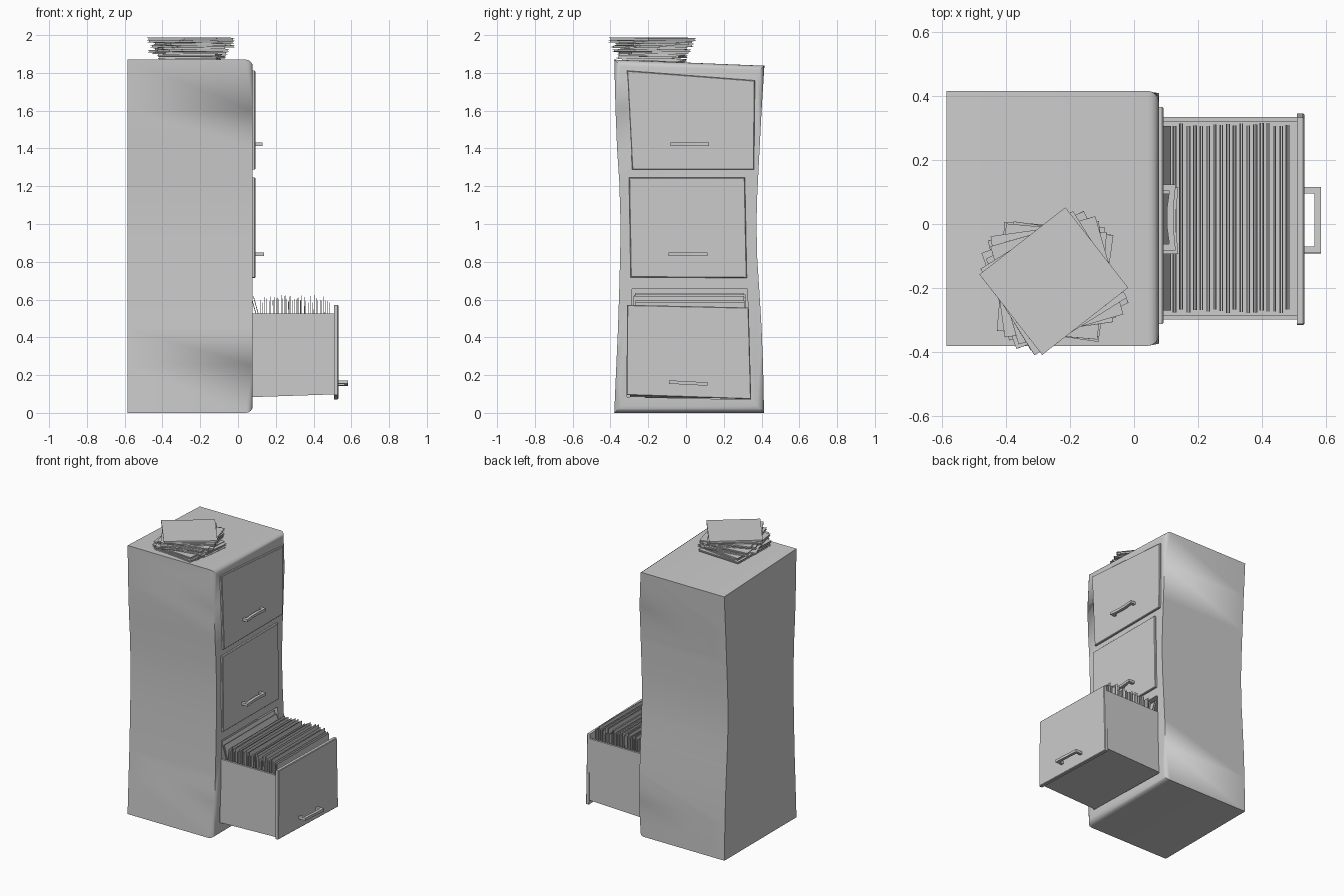
import bpy, bmesh, math, random
from mathutils import Matrix

if "Cube" in bpy.data.objects:
    bpy.data.objects.remove(bpy.data.objects["Cube"])

random.seed(4)


def finish(name, bm, smooth=False):
    bmesh.ops.recalc_face_normals(bm, faces=bm.faces[:])
    me = bpy.data.meshes.new(name)
    bm.to_mesh(me)
    bm.free()
    ob = bpy.data.objects.new(name, me)
    bpy.context.collection.objects.link(ob)
    if smooth:
        bpy.ops.object.select_all(action='DESELECT')
        ob.select_set(True)
        bpy.context.view_layer.objects.active = ob
        bpy.ops.object.shade_smooth_by_angle(angle=math.radians(35))
    return ob


def add_prism(bm, pts, axis, lo, hi):
    """Extrude a 2D outline along one axis; returns the face at the high end."""
    def place(p, t):
        a, b = p
        return {'x': (t, a, b), 'y': (a, t, b), 'z': (a, b, t)}[axis]
    low = [bm.verts.new(place(p, lo)) for p in pts]
    high = [bm.verts.new(place(p, hi)) for p in pts]
    n = len(pts)
    bm.faces.new(low)
    cap = bm.faces.new(high)
    for i in range(n):
        j = (i + 1) % n
        bm.faces.new((low[i], low[j], high[j], high[i]))
    return cap


def prism(name, pts, axis, lo, hi, bevel=0):
    bm = bmesh.new()
    cap = add_prism(bm, pts, axis, lo, hi)
    if bevel:
        bmesh.ops.bevel(bm, geom=list(cap.edges), offset=bevel, segments=1, affect='EDGES')
    return finish(name, bm)


# Warped cabinet body with a rounded front rim
left = [(-.38, 1.87), (-.373, 1.6), (-.365, 1.4), (-.353, 1.22), (-.348, 1.05), (-.348, .88),
        (-.352, .7), (-.36, .45), (-.369, .25), (-.38, 0)]
right = [(.413, 0), (.408, .25), (.4, .45), (.388, .65), (.377, .82), (.373, 1.0),
         (.377, 1.15), (.387, 1.35), (.4, 1.6), (.415, 1.838)]
bm = bmesh.new()
cap = add_prism(bm, left + right, 'x', -.585, .078)
bmesh.ops.bevel(bm, geom=list(cap.edges), offset=.036, segments=4, profile=.5, affect='EDGES')
cabinet = finish('cabinet_body', bm, True)

# Opening for the pulled-out drawer
cutter = prism('opening_cutter', [(-.285, .655), (.325, .655), (.342, .07), (-.312, .085)],
               'x', -.08, .2)
cutter.hide_render = True
cutter.hide_viewport = True
cut = cabinet.modifiers.new('opening', 'BOOLEAN')
cut.object = cutter
cut.operation = 'DIFFERENCE'
cut.solver = 'EXACT'

# Drawer fronts
prism('top_drawer_front', [(-.312, 1.812), (.365, 1.76), (.36, 1.288), (-.285, 1.288)],
      'x', .07, .092, .004)
prism('middle_drawer_front', [(-.302, 1.246), (.312, 1.246), (.322, .714), (-.293, .718)],
      'x', .07, .092, .004)
prism('open_drawer_front', [(-.312, .572), (.332, .558), (.345, .072), (-.315, .094)],
      'x', .508, .531, .004)


# Handles: bent bars, slightly bowed and tilted
def handle(name, x, y, z, reach, bow, tilt):
    w, t = .103, .02
    outer = [(0, -w), (reach, -w), (reach - bow, -.03), (reach - bow, .03), (reach, w), (0, w)]
    inner = [(0, w - t), (reach - t, w - t), (reach - t - bow, .03), (reach - t - bow, -.03),
             (reach - t, t - w), (0, t - w)]
    bm = bmesh.new()
    add_prism(bm, outer + inner, 'z', -.009, .009)
    bmesh.ops.transform(bm, matrix=Matrix.Translation((x, y, z)) @
                        Matrix.Rotation(math.radians(tilt), 4, 'X'), verts=bm.verts[:])
    return finish(name, bm)


handle('top_handle', .088, .02, 1.422, .042, .007, 0)
handle('middle_handle', .088, .01, .84, .05, .007, 0)
handle('open_drawer_handle', .528, .012, .158, .055, 0, -3)

# Open drawer tray
side = [(-.03, .08), (.51, .098), (.51, .527), (-.03, .527)]
for name, y in (('drawer_side_left', -.297), ('drawer_side_right', .32)):
    prism(name, side, 'y', y, y + .014)
prism('drawer_floor', [(-.03, .08), (.51, .098), (.51, .112), (-.03, .094)], 'y', -.29, .33)
prism('drawer_back', [(-.03, .085), (-.016, .085), (-.016, .527), (-.03, .527)], 'y', -.29, .33)

# Hanging files: narrow V-shaped folders packed along the drawer
bm = bmesh.new()
for i in range(18):
    x = .125 + i * .0208
    y0, y1 = -.272 + random.uniform(-.006, .006), .31 + random.uniform(-.006, .006)
    for lean in (-.004, .005):
        top = random.uniform(.585, .627)
        xt = x + lean + random.uniform(-.002, .002)
        add_prism(bm, [(x + lean * .6, .13), (x + lean * .6 + .003, .13), (xt + .003, top),
                       (xt, top - .004)], 'y', y0, y1)
finish('hanging_files', bm)

# Files leaning back against the opening
bm = bmesh.new()
for k in range(2):
    x = .1 + .012 * k
    add_prism(bm, [(x, .5), (x + .004, .5), (x - .034 + .006 * k, .635 - .02 * k),
                   (x - .038 + .006 * k, .635 - .02 * k)], 'y', -.27, .305)
finish('leaning_files', bm)

# Pile of binders and papers: a narrow base under twisted sheets
angles = [-6, -3, -8, -5, 12, 20, 8, 26, 16, 32, 38]
z = 1.852
bm = bmesh.new()
for i, a in enumerate(angles):
    top = i == len(angles) - 1
    thick = .017 if top else .0128
    sx, sy = (.34, .318) if i > 3 else (.315, .335)
    m = (Matrix.Translation((-.25 + random.uniform(-.012, .012) * (not top),
                             -.178 + random.uniform(-.008, .008) * (not top), z + thick / 2)) @
         Matrix.Rotation(math.radians(random.uniform(-1, 1)), 4, 'X') @
         Matrix.Rotation(math.radians(random.uniform(-1, 1)), 4, 'Y') @
         Matrix.Rotation(math.radians(a), 4, 'Z'))
    # two covers with a recessed paper block between them
    for dz, h, shrink in ((-.4, .2, 1), (0, .6, .965), (.4, .2, 1)):
        bmesh.ops.create_cube(bm, size=1, matrix=m @ Matrix.Translation((0, 0, dz * thick)) @
                              Matrix.Diagonal((sx * shrink, sy * shrink, h * thick, 1)))
    z += thick - .001
finish('paper_pile', bm)
